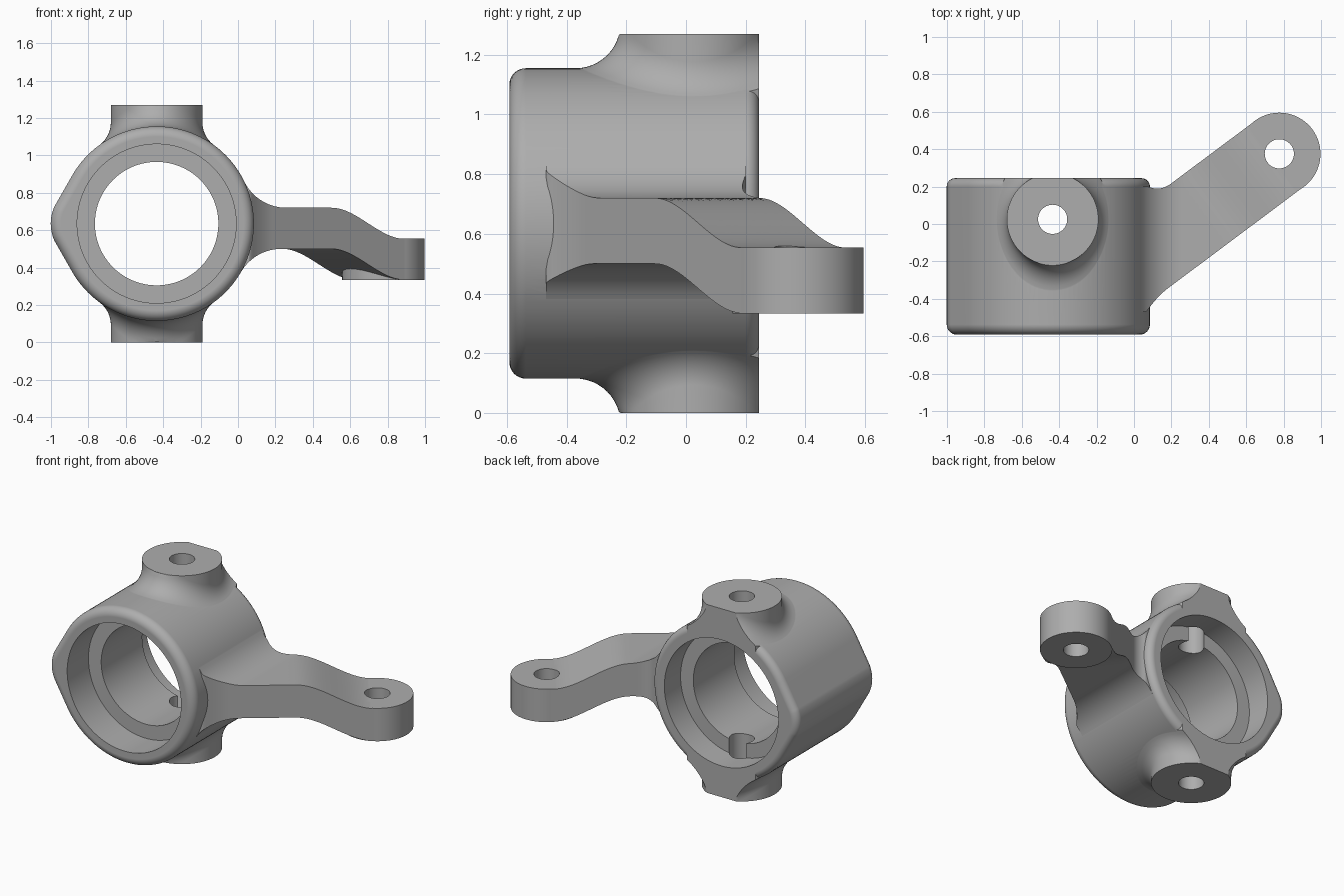
import bpy, bmesh
from math import sin, cos, pi, sqrt, radians, acos
from mathutils import Vector, Matrix

if "Cube" in bpy.data.objects:
    bpy.data.objects.remove(bpy.data.objects["Cube"], do_unlink=True)

CX, CZ, R = -0.435, 0.635, 0.52      # housing axis and radius
FRONT, BACK = -0.592, 0.245
BOSS_Y, BOSS_R, PIN_R = 0.025, 0.245, 0.078
PAD_X, PAD_Y, PAD_R = 0.777, 0.375, 0.22

steel = bpy.data.materials.new("grey_steel")
steel.use_nodes = True
grey = (0.42, 0.42, 0.42, 1)
steel.diffuse_color = grey
steel.node_tree.nodes["Principled BSDF"].inputs["Base Color"].default_value = grey


def finish(name, bm):
    bmesh.ops.recalc_face_normals(bm, faces=bm.faces)
    mesh = bpy.data.meshes.new(name)
    bm.to_mesh(mesh)
    bm.free()
    mesh.materials.append(steel)
    ob = bpy.data.objects.new(name, mesh)
    bpy.context.collection.objects.link(ob)
    return ob


def loft(name, rings):
    """Skin closed rings of equal length and cap both ends."""
    bm = bmesh.new()
    loops = [[bm.verts.new(p) for p in ring] for ring in rings]
    n = len(loops[0])
    for a, b in zip(loops, loops[1:]):
        for i in range(n):
            j = (i + 1) % n
            bm.faces.new((a[i], a[j], b[j], b[i]))
    bm.faces.new(loops[0])
    bm.faces.new(loops[-1])
    return finish(name, bm)


def cylinder(name, centre, radius, depth, along_y=False, sides=96):
    bm = bmesh.new()
    turn = Matrix.Rotation(pi / 2, 4, 'X') if along_y else Matrix()
    bmesh.ops.create_cone(bm, cap_ends=True, segments=sides, radius1=radius, radius2=radius,
                          depth=depth, matrix=Matrix.Translation(centre) @ turn)
    return finish(name, bm)


def combine(target, other, operation):
    mod = target.modifiers.new(operation.lower(), 'BOOLEAN')
    mod.object, mod.operation, mod.solver = other, operation, 'EXACT'
    bpy.context.view_layer.update()
    result = bpy.data.meshes.new_from_object(
        target.evaluated_get(bpy.context.evaluated_depsgraph_get()))
    target.modifiers.clear()
    target.data = result
    bpy.data.objects.remove(other, do_unlink=True)


# Housing: round barrel with a rounded nose on the -x side
def housing_outline(y, inset):
    nose_r, nose_d = 0.22, 0.3464
    main = [(radians(a), R, 0) for a in range(-150, 151, 3)]
    nose = [(radians(a), nose_r, nose_d) for a in range(155, 210, 5)]
    return [(CX - d + (r - inset) * cos(a), y, CZ + (r - inset) * sin(a))
            for a, r, d in main + nose]


def edge_round(y, radius, direction):
    steps = [i * pi / 16 for i in range(9)]
    return [housing_outline(y + direction * radius * (1 - sin(t)), radius * (1 - cos(t)))
            for t in steps]


rings = edge_round(FRONT, 0.055, 1)[::-1] + edge_round(BACK, 0.045, -1)
knuckle = loft("steering_knuckle", rings)


# Bosses above and below, each with a fillet rolled along the barrel
def boss_rings(side, fillet=0.15, top=0.635, count=96):
    columns = []
    for k in range(count):
        a = 2 * pi * k / count
        c, s = cos(a), sin(a)
        rc = BOSS_R + fillet
        zc, contact = max(
            (sqrt(R * R - (r * c) ** 2) + sqrt(max(0, fillet ** 2 - (r - rc) ** 2)), r)
            for r in [BOSS_R + fillet * i / 200 for i in range(201)])
        end = acos(max(-1, min(1, (contact - rc) / fillet)))
        column = [(contact, 0.33)]
        for i in range(13):
            t = end + (pi - end) * i / 12
            z = zc - fillet * sin(t) - (0.002 if i == 0 else 0)
            column.append((rc + fillet * cos(t), min(z, top - 0.001)))
        column.append((BOSS_R, top))
        columns.append([(CX + r * c, BOSS_Y + r * s, CZ + side * z) for r, z in column])
    return list(zip(*columns))


for side in (1, -1):
    boss = loft("boss", boss_rings(side))
    bm = bmesh.new()
    bmesh.ops.create_cube(bm, size=2, matrix=Matrix.Translation((CX, BACK + 1.0004, CZ)))
    combine(boss, finish("back_trim", bm), 'DIFFERENCE')
    combine(knuckle, boss, 'UNION')

# Arm: slanted bar that drops to the pad and flares into the barrel
ARM_TOP, ARM_LOW, FLARE = 0.72, 0.5, 0.25


def near_edge(x):
    return max((-0.384 + 0.6 * x) / 0.8 - 0.03 * (max(0, 0.18 - x) / 0.1) ** 2, -0.47)


def far_edge(x):
    return min((0.054 + 0.6 * x) / 0.8 + 0.06 * (max(0, 0.2 - x) / 0.11) ** 2, 0.2 if x < 0.17 else 9)


def flare(x, height):
    """Extra height where the arm blends into the barrel."""
    rel, zc = x - CX, height + FLARE
    xc = sqrt((R + FLARE) ** 2 - zc ** 2)
    if rel >= xc:
        return 0
    contact = xc * R / (R + FLARE)
    if rel < contact:
        return sqrt(R * R - rel * rel) - height - 0.003
    return FLARE - sqrt(FLARE ** 2 - (rel - xc) ** 2)


def arm_point(x, y, upper):
    t = max(0, min(1, (0.8 * x + 0.6 * y - 0.34) / 0.48))
    drop = t * t * (3 - 2 * t)
    if upper:
        z = ARM_TOP + flare(x, ARM_TOP - CZ) - 0.166 * drop
    else:
        z = ARM_LOW - flare(x, CZ - ARM_LOW) - 0.165 * drop
    return (x, y, z)


def arm_ring(near, far, count=10):
    line = [near.lerp(far, i / count) for i in range(count + 1)]
    return ([arm_point(p.x, p.y, True) for p in line]
            + [arm_point(p.x, p.y, False) for p in reversed(line)])


ROOT = 0.26
rings = []
for i in range(29):
    x = -0.02 + (ROOT + 0.02) * i / 28
    rings.append(arm_ring(Vector((x, near_edge(x))), Vector((x, far_edge(x)))))
across = Vector((-0.6, 0.8)) * (PAD_R - 0.001)
pad = Vector((PAD_X, PAD_Y))
near0, far0 = Vector((ROOT, near_edge(ROOT))), Vector((ROOT, far_edge(ROOT)))
for i in range(1, 31):
    rings.append(arm_ring(near0.lerp(pad - across, i / 30), far0.lerp(pad + across, i / 30)))
combine(knuckle, loft("arm", rings), 'UNION')
combine(knuckle, cylinder("arm_pad", (PAD_X, PAD_Y, 0.444), PAD_R, 0.222), 'UNION')

# Bores: through hole, bearing seats front and back, pin holes
SEAT_FRONT, SEAT_BACK = -0.365, 0.072
for name, y, radius, depth in (("bore", 0, 0.33, 3),
                               ("front_seat", SEAT_FRONT - 0.5, 0.425, 1),
                               ("back_seat", SEAT_BACK + 0.5, 0.425, 1)):
    combine(knuckle, cylinder(name, (CX, y, CZ), radius, depth, True, 128), 'DIFFERENCE')
for x, y in ((CX, BOSS_Y), (PAD_X, PAD_Y)):
    combine(knuckle, cylinder("pin_hole", (x, y, CZ), PIN_R, 3, sides=48), 'DIFFERENCE')

# Smooth shading with crisp edges
bpy.ops.object.select_all(action='DESELECT')
knuckle.select_set(True)
bpy.context.view_layer.objects.active = knuckle
bpy.ops.object.shade_smooth_by_angle(angle=radians(30))
weighted = knuckle.modifiers.new("weighted_normals", 'WEIGHTED_NORMAL')
weighted.keep_sharp = True
